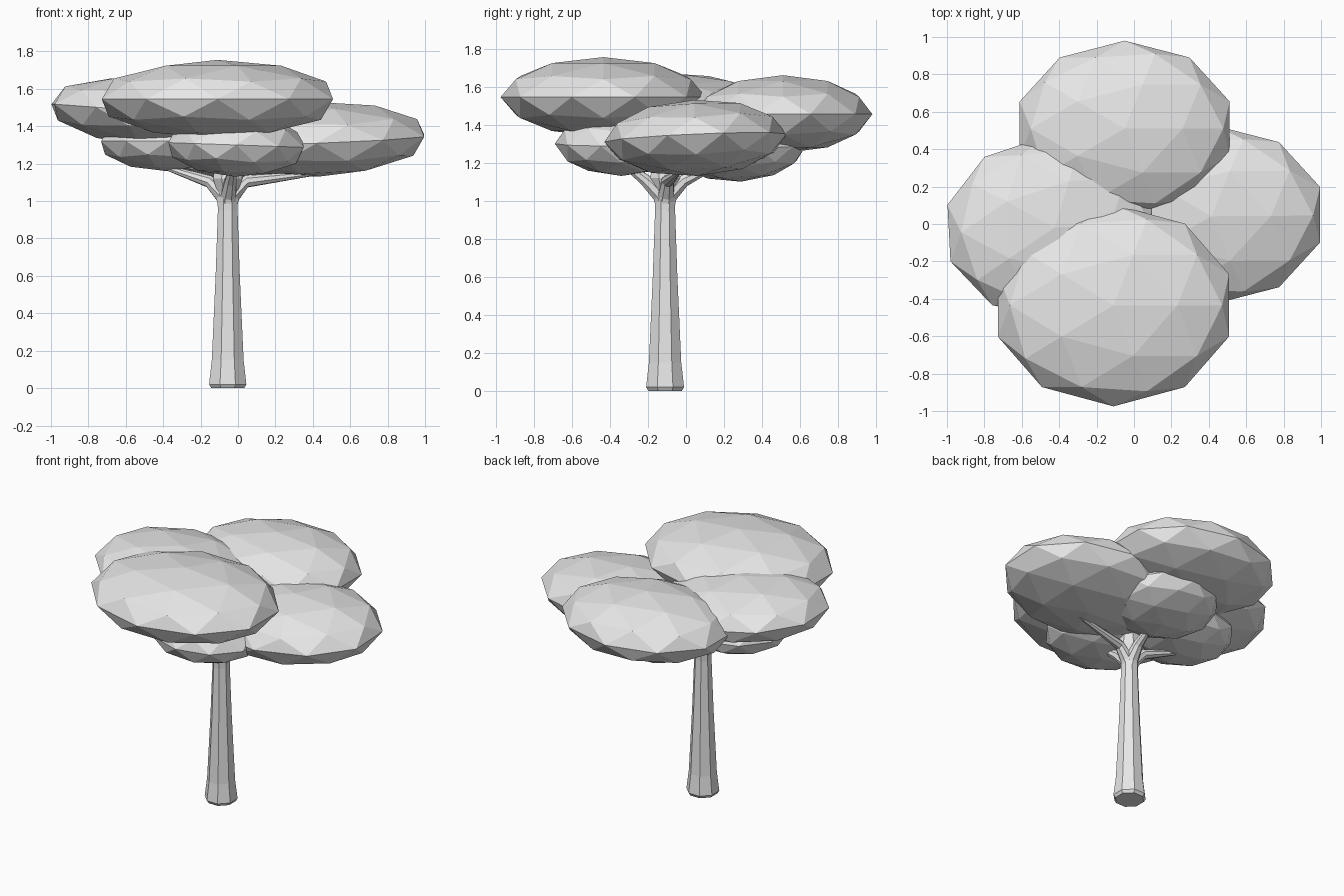
import bpy, bmesh
from math import radians, pi, cos, sin
from mathutils import Vector

cube = bpy.data.objects.get("Cube")
if cube:
    bpy.data.objects.remove(cube, do_unlink=True)

grey = bpy.data.materials.new("light grey")
grey.use_nodes = True
COLOUR = (0.8, 0.8, 0.8, 1)
grey.diffuse_color = COLOUR
grey.node_tree.nodes["Principled BSDF"].inputs["Base Color"].default_value = COLOUR


def finish(name, bm):
    bmesh.ops.recalc_face_normals(bm, faces=bm.faces)
    mesh = bpy.data.meshes.new(name)
    bm.to_mesh(mesh)
    bm.free()
    mesh.materials.append(grey)
    obj = bpy.data.objects.new(name, mesh)
    bpy.context.collection.objects.link(obj)
    return obj


def clump(name, centre, size, tilt=(0, 0, 0)):
    """Squashed faceted ball of leaves."""
    bm = bmesh.new()
    bmesh.ops.create_icosphere(bm, subdivisions=2, radius=1)
    obj = finish(name, bm)
    obj.location, obj.scale = centre, size
    obj.rotation_euler = [radians(a) for a in tilt]


def tube(name, path, radii, sides=8):
    """Tapered faceted tube along a path, closed at both ends."""
    bm = bmesh.new()
    pts = [Vector(p) for p in path]
    rings = []
    for i, p in enumerate(pts):
        along = pts[min(i + 1, len(pts) - 1)] - pts[max(i - 1, 0)]
        turn = Vector((0, 0, 1)).rotation_difference(along)
        ring = []
        for k in range(sides):
            a = 2 * pi * (k + 0.5) / sides
            ring.append(bm.verts.new(p + turn @ Vector((cos(a), sin(a), 0)) * radii[i]))
        rings.append(ring)
    for low, high in zip(rings, rings[1:]):
        for k in range(sides):
            n = (k + 1) % sides
            bm.faces.new((low[k], low[n], high[n], high[k]))
    bm.faces.new(rings[0][::-1])
    bm.faces.new(rings[-1])
    finish(name, bm)


# Large upper clumps
clump("front_leaf_clump", (-0.11, -0.435, 1.545), (0.65, 0.54, 0.21))
clump("back_leaf_clump", (-0.05, 0.51, 1.455), (0.59, 0.47, 0.205))
clump("left_leaf_clump", (0.42, 0.05, 1.33), (0.605, 0.48, 0.2), (2.5, -2, 0))
clump("right_leaf_clump", (-0.44, -0.02, 1.475), (0.58, 0.49, 0.19), (0, 4.5, 3))

# Small lower clumps
clump("small_front_clump", (-0.01, -0.34, 1.3), (0.38, 0.35, 0.17), (0, 2, 0))
clump("small_right_clump", (-0.38, -0.01, 1.32), (0.37, 0.34, 0.16))
clump("small_back_clump", (0.0, 0.28, 1.27), (0.38, 0.35, 0.17), (3, 0, 0))

# Trunk with a flared foot
X, Y = -0.055, -0.11
heights = (0, 0.02, 0.15, 0.6, 0.95, 1.05, 1.12, 1.3)
tube("trunk", [(X, Y, z) for z in heights],
     (0.095, 0.108, 0.092, 0.07, 0.057, 0.06, 0.085, 0.05))

# Branches curving out under the clumps
for name, dx, dy, reach, rise in (
        ("left_branch", 1, 0.15, 0.48, 0.05),
        ("right_branch", -1, 0.2, 0.36, 0.09),
        ("front_branch", 0.15, -1, 0.26, 0.13),
        ("back_branch", 0.1, 1, 0.3, 0.1)):
    steps = ((0, 0.95), (0.025, 1.03), (0.1, 1.105), (reach, 1.1 + rise))
    tube(name, [(X + dx * r, Y + dy * r, z) for r, z in steps],
         (0.045, 0.045, 0.034, 0.012))
